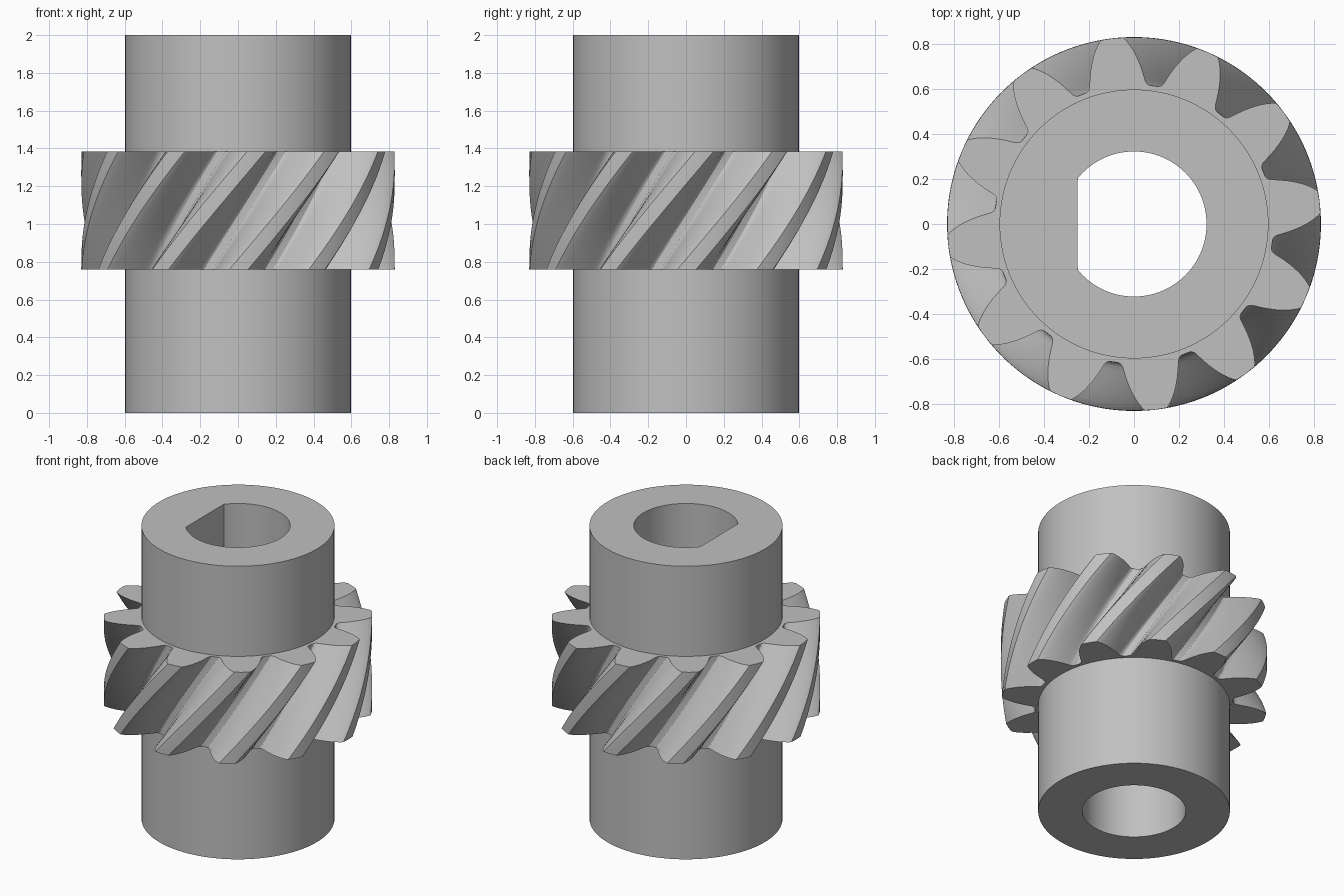
import bpy
import bmesh
from math import cos, sin, radians, pi

cube = bpy.data.objects.get("Cube")
if cube:
    bpy.data.objects.remove(cube, do_unlink=True)

# Plain grey metal
metal = bpy.data.materials.new("grey_metal")
metal.use_nodes = True
GREY = (0.53, 0.53, 0.53, 1)
metal.diffuse_color = GREY
metal.node_tree.nodes["Principled BSDF"].inputs["Base Color"].default_value = GREY


def loft(name, rings):
    """Join a closed loop of equal-length rings into one solid."""
    bm = bmesh.new()
    loops = [[bm.verts.new(p) for p in ring] for ring in rings]
    count = len(loops[0])
    for a, b in zip(loops, loops[1:] + loops[:1]):
        for i in range(count):
            j = (i + 1) % count
            bm.faces.new((a[i], a[j], b[j], b[i]))
    bmesh.ops.remove_doubles(bm, verts=bm.verts, dist=1e-5)
    bmesh.ops.recalc_face_normals(bm, faces=bm.faces)
    mesh = bpy.data.meshes.new(name)
    bm.to_mesh(mesh)
    bm.free()
    mesh.materials.append(metal)
    obj = bpy.data.objects.new(name, mesh)
    bpy.context.collection.objects.link(obj)
    bpy.ops.object.select_all(action="DESELECT")
    obj.select_set(True)
    bpy.context.view_layer.objects.active = obj
    bpy.ops.object.shade_smooth_by_angle(angle=radians(25))
    return obj


# Hub: a tube whose upper bore has a flat on the -x side
SEGMENTS = 128
FLAT_X = -0.25


def circle(radius, z, flat=False):
    ring = []
    for i in range(SEGMENTS):
        a = 2 * pi * i / SEGMENTS
        x = radius * cos(a)
        ring.append((max(x, FLAT_X) if flat else x, radius * sin(a), z))
    return ring


HUB, BORE, STEP, HEIGHT = 0.597, 0.322, 1.0, 2.0
loft("hub", [
    circle(HUB, 0), circle(HUB, HEIGHT),
    circle(BORE, HEIGHT, True), circle(BORE, STEP, True),
    circle(BORE, STEP), circle(BORE, 0),
])

# Helical gear: half-tooth profile as (radius, degrees from tooth centre)
TEETH = 12
Z_LOW, Z_HIGH = 0.76, 1.385
TOP_ANGLE, TWIST = 6.8, 36.5
LEVELS = 24
HALF = [(0.619, 15), (0.62, 12.9), (0.626, 12), (0.637, 11.3), (0.655, 10.7),
        (0.68, 9.9), (0.71, 8.9), (0.74, 7.8), (0.77, 6.6), (0.8, 5.2),
        (0.82, 4.1), (0.829, 3.4)]
TOOTH = [(r, -a) for r, a in HALF] + [(0.83, 0)] + HALF[:0:-1]


def gear_ring(t, inner=None):
    z = Z_LOW + (Z_HIGH - Z_LOW) * t
    start = TOP_ANGLE - TWIST * (1 - t)
    ring = []
    for tooth in range(TEETH):
        for r, deg in TOOTH:
            a = radians(start + tooth * 360 / TEETH + deg)
            radius = inner or r
            ring.append((radius * cos(a), radius * sin(a), z))
    return ring


CORE = 0.56
loft("helical_gear",
     [gear_ring(0, CORE)]
     + [gear_ring(i / LEVELS) for i in range(LEVELS + 1)]
     + [gear_ring(1, CORE)])
